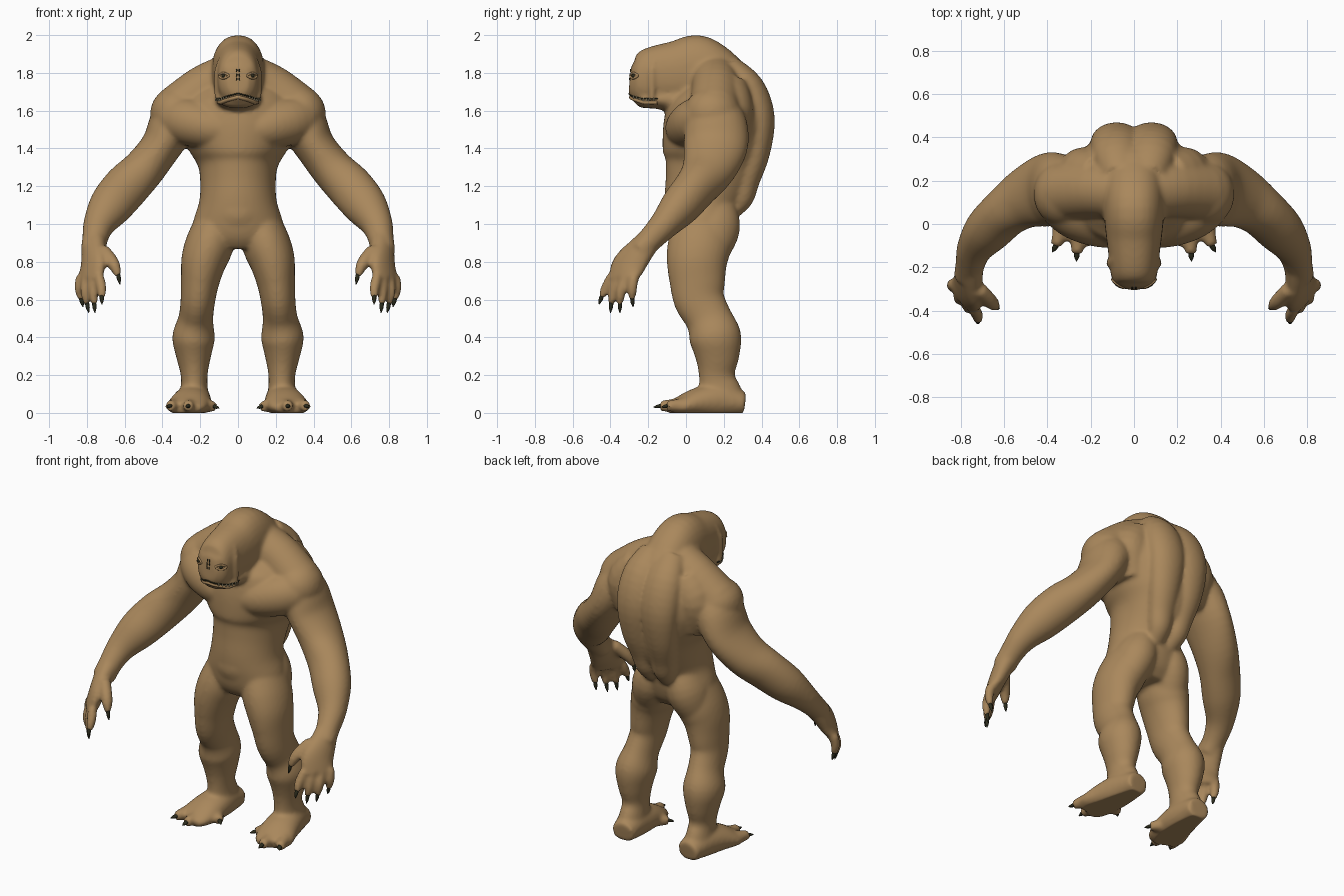
import bpy, bmesh, math
from mathutils import Vector
from mathutils.bvhtree import BVHTree

cube = bpy.data.objects.get("Cube")
if cube:
    bpy.data.objects.remove(cube, do_unlink=True)

Y, Z = Vector((0, 1, 0)), Vector((0, 0, 1))


def material(name, rgb):
    m = bpy.data.materials.new(name)
    m.use_nodes = True
    m.diffuse_color = (*rgb, 1)
    m.node_tree.nodes["Principled BSDF"].inputs["Base Color"].default_value = (*rgb, 1)
    return m


hide = material("brown hide", (.40, .245, .107))
horn = material("dark horn", (.025, .025, .012))
ivory = material("ivory", (.55, .48, .30))


def spline(points, steps=4):
    """Smooth a list of (x, y, z, half width, half depth)."""
    p = [Vector(q if len(q) == 5 else (*q, q[3])) for q in points]
    out = []
    for i in range(len(p) - 1):
        a, b, c, d = p[max(i - 1, 0)], p[i], p[i + 1], p[min(i + 2, len(p) - 1)]
        for k in range(steps):
            t = k / steps
            out.append(b + (c - a) * (t / 2) + (a * 2 - b * 5 + c * 4 - d) * (t * t / 2)
                       + (b * 3 - a - c * 3 + d) * (t ** 3 / 2))
    return out + [p[-1]]


def tube(bm, points, ref=Y, sides=28, square=1.0):
    """Loft elliptical rings along a path."""
    path = spline(points)
    rings = []
    for i, q in enumerate(path):
        t = (path[min(i + 1, len(path) - 1)] - path[max(i - 1, 0)]).to_3d().normalized()
        u = ref.cross(t).normalized()
        w = t.cross(u)
        ring = []
        for k in range(sides):
            c, s = (f(math.tau * k / sides) for f in (math.cos, math.sin))
            c = math.copysign(abs(c) ** square, c)
            s = math.copysign(abs(s) ** square, s)
            ring.append(bm.verts.new(q.to_3d() + u * (c * abs(q[3])) + w * (s * abs(q[4]))))
        rings.append(ring)
    for a, b in zip(rings, rings[1:]):
        for k in range(sides):
            n = (k + 1) % sides
            bm.faces.new((a[k], a[n], b[n], b[k]))
    bm.faces.new(rings[0][::-1])
    bm.faces.new(rings[-1])


def pair(bm, points, ref=Y, **kw):
    """The same tube on both sides."""
    for s in (1, -1):
        tube(bm, [(s * q[0], *q[1:]) for q in points], Vector((s * ref.x, ref.y, ref.z)), **kw)


def ball(bm, centre, size):
    for s in ((1, -1) if centre[0] else (1,)):
        r = bmesh.ops.create_uvsphere(bm, u_segments=24, v_segments=16, radius=1)
        for v in r["verts"]:
            v.co = Vector((s * centre[0], *centre[1:])) + Vector(a * b for a, b in zip(v.co, size))


def finish(bm, name, mat):
    bmesh.ops.recalc_face_normals(bm, faces=bm.faces)
    me = bpy.data.meshes.new(name)
    bm.to_mesh(me)
    bm.free()
    me.materials.append(mat)
    me.polygons.foreach_set("use_smooth", [True] * len(me.polygons))
    ob = bpy.data.objects.new(name, me)
    bpy.context.collection.objects.link(ob)
    return ob


body, hand_claws, toe_claws = bmesh.new(), bmesh.new(), bmesh.new()

# Torso
tube(body, [(0, .08, .87, .17, .12), (0, .08, .93, .24, .165), (0, .085, 1.02, .235, .19),
            (0, .09, 1.12, .205, .205), (0, .115, 1.22, .20, .23), (0, .14, 1.31, .212, .26),
            (0, .15, 1.40, .265, .275), (0, .16, 1.54, .32, .275), (0, .18, 1.65, .31, .245),
            (0, .18, 1.76, .22, .18), (0, .15, 1.85, .11, .11)], sides=48)
# Back ridges, shoulder blades, trapezius, chest, buttocks and belly
pair(body, [(.05, .22, 1.81, .10, .085), (.075, .325, 1.71, .12, .095), (.08, .38, 1.56, .12, .09),
            (.08, .365, 1.38, .10, .08), (.068, .32, 1.23, .08, .07), (.06, .295, 1.14, .068, .064),
            (.05, .25, 1.07, .05, .045)])
pair(body, [(.15, .23, 1.73, .10), (.23, .225, 1.60, .13, .13), (.20, .23, 1.42, .09)])
pair(body, [(.05, .15, 1.77, .13), (.18, .16, 1.71, .13), (.32, .15, 1.60, .135)])
pair(body, [(.01, .03, 1.49, .13, .10), (.14, .015, 1.51, .125, .115), (.26, .05, 1.54, .125, .125),
            (.34, .11, 1.56, .12, .12)], Z)
pair(body, [(.09, .14, 1.10, .09, .12), (.115, .14, .99, .12, .148), (.15, .10, .88, .11, .138)])
ball(body, (0, .03, 1.06), (.17, .145, .15))

# Head and neck
tube(body, [(0, .25, 1.70, .13, .13), (0, .16, 1.77, .14, .165), (0, .06, 1.80, .14, .20),
            (0, -.05, 1.79, .13, .18), (0, -.15, 1.78, .117, .165), (0, -.22, 1.765, .109, .15),
            (0, -.265, 1.76, .096, .125), (0, -.298, 1.762, .055, .07)], Z, square=.88)
tube(body, [(0, .08, 1.66, .16, .12), (0, -.03, 1.66, .13, .085), (0, -.15, 1.66, .112, .052),
            (0, -.225, 1.655, .10, .042), (0, -.262, 1.652, .06, .028)], Z)
# Brows, cheek folds and muzzle
pair(body, [(.02, -.275, 1.825, .014), (.065, -.262, 1.82, .02), (.098, -.22, 1.80, .014)], Z)
pair(body, [(.085, -.16, 1.88, .016), (.106, -.18, 1.81, .02), (.112, -.18, 1.73, .018),
            (.107, -.18, 1.66, .016)])
ball(body, (0, -.268, 1.735), (.05, .033, .045))

# Arms
ball(body, (.33, .14, 1.585), (.135, .15, .14))
pair(body, [(.27, .16, 1.60, .13), (.34, .16, 1.53, .13, .165), (.408, .157, 1.41, .108, .17),
            (.50, .12, 1.29, .112, .143), (.593, .053, 1.195, .122, .115), (.675, -.03, 1.095, .115, .105),
            (.735, -.112, 1.0, .085, .08), (.757, -.187, .92, .068, .067),
            (.765, -.24, .86, .068, .062)])
# Hands
palm = Vector((.8, -.6, 0))
pair(body, [(.757, -.19, .92, .064, .058), (.765, -.25, .85, .082, .055),
            (.77, -.31, .77, .10, .046), (.785, -.335, .70, .092, .036)], palm)
fingers = [((.735, -.395, .72), (.722, -.425, .66), (.722, -.445, .62), (.72, -.46, .575)),
           ((.768, -.36, .71), (.765, -.385, .64), (.762, -.395, .585), (.757, -.40, .53)),
           ((.802, -.32, .71), (.808, -.345, .64), (.80, -.35, .585), (.79, -.35, .53)),
           ((.832, -.275, .72), (.84, -.285, .66), (.832, -.285, .61), (.82, -.28, .56)),
           ((.715, -.30, .865), (.66, -.36, .79), (.635, -.385, .735), (.625, -.39, .68))]
for i, (root, mid, end, tip) in enumerate(fingers):
    r = .034 if i == 4 else .027
    root, mid, end, tip = map(Vector, (root, mid, end, tip))
    pair(body, [(*root, r), (*mid, r), (*end.lerp(tip, .2), .018)], palm)
    pair(hand_claws, [(*end, .011), (*end.lerp(tip, .5), .0105), (*tip, .002)], palm, sides=8)

# Legs
pair(body, [(.12, .09, .98, .12, .16), (.155, .07, .88, .128, .168), (.182, .058, .80, .12, .16),
            (.20, .06, .70, .103, .148), (.212, .07, .60, .092, .135), (.223, .12, .50, .092, .123),
            (.235, .155, .40, .113, .138), (.235, .165, .30, .093, .118), (.232, .163, .20, .071, .095),
            (.232, .177, .12, .073, .112), (.235, .20, .03, .085, .12)])
# Feet
pair(body, [(.225, .31, .05, .07, .06), (.235, .18, .065, .092, .09), (.25, .06, .055, .108, .078),
            (.272, -.03, .035, .112, .052), (.287, -.08, .025, .09, .032)], Z)
toes = [((.255, -.03, .04), (.263, -.13, .038), (.266, -.172, .03)),
        ((.33, -.01, .04), (.357, -.095, .038), (.378, -.13, .03)),
        ((.19, .05, .04), (.13, 0, .036), (.10, -.025, .025))]
for root, end, tip in toes:
    root, end, tip = map(Vector, (root, end, tip))
    pair(body, [(*root, .042), (*end.lerp(tip, .2), .027)], Z)
    pair(toe_claws, [(*end, .012, .01), (*end.lerp(tip, .5), .012, .009), (*tip, .002)], Z, sides=8)

# Fuse the body into one skin
ob = finish(body, "body", hide)
fuse = ob.modifiers.new("fuse", 'REMESH')
fuse.mode, fuse.voxel_size, fuse.use_smooth_shade = 'VOXEL', .011, True
soften = ob.modifiers.new("soften", 'SMOOTH')
soften.factor, soften.iterations = .5, 9
skin = bpy.data.meshes.new_from_object(ob.evaluated_get(bpy.context.evaluated_depsgraph_get()))
ob.modifiers.clear()
ob.data = skin
skin.name = "body"
if not skin.materials:
    skin.materials.append(hide)
for v in skin.vertices:  # flat soles
    v.co.z = max(v.co.z, 0)
skin.polygons.foreach_set("use_smooth", [True] * len(skin.polygons))
finish(hand_claws, "hand_claws", horn)
finish(toe_claws, "toe_claws", horn)

# Face details placed on the skin
tree = BVHTree.FromPolygons([v.co for v in skin.vertices], [p.vertices[:] for p in skin.polygons])


def on_skin(angle, z, lift=0.0):
    out = Vector((math.sin(angle), -math.cos(angle), 0))
    centre = Vector((0, -.17, z))
    hit = tree.ray_cast(centre + out, -out)[0]
    return (hit or centre + out * .1) + out * lift


mouth, teeth, eyes, lids, nostrils, lip = (bmesh.new() for _ in range(6))
angles = [math.radians(a) for a in range(-100, 101, 10)]


def mouth_z(a):
    return 1.69 - .028 * min(abs(a), 1.0)


tube(mouth, [(*on_skin(a, mouth_z(a)), .004) for a in angles], Z, sides=8)
tube(lip, [(*on_skin(a, mouth_z(a) - .018, -.003), .011) for a in angles], Z, sides=8)
for a in angles[1:-1]:
    if abs(a) > .45:
        p = on_skin(a, mouth_z(a), .002)
        tube(teeth, [(*(p - Z * .01), .005), (*(p + Z * .008), .001)], Y, sides=6)
for s in (1, -1):
    p = on_skin(s * .62, 1.785)
    bmesh.ops.create_icosphere(eyes, subdivisions=2, radius=.01)
    bmesh.ops.translate(eyes, verts=eyes.verts[-42:], vec=p)
    for side in (1, -1):
        tube(lids, [(*on_skin(s * .62 + d * .26, 1.785 + side * .014 * (1 - d * d), .001), .006)
                    for d in (-1, -.5, 0, .5, 1)], Z, sides=8)
    for z in (1.812, 1.79, 1.768):
        q = on_skin(s * .06, z)
        tube(nostrils, [(*(q + Z * .008), .003), (*q, .004), (*(q - Z * .008), .003)], Y, sides=6)
finish(mouth, "mouth_line", horn)
finish(lip, "lower_lip", hide)
finish(teeth, "teeth", ivory)
finish(eyes, "eyes", horn)
finish(lids, "eyelids", hide)
finish(nostrils, "nostrils", horn)
